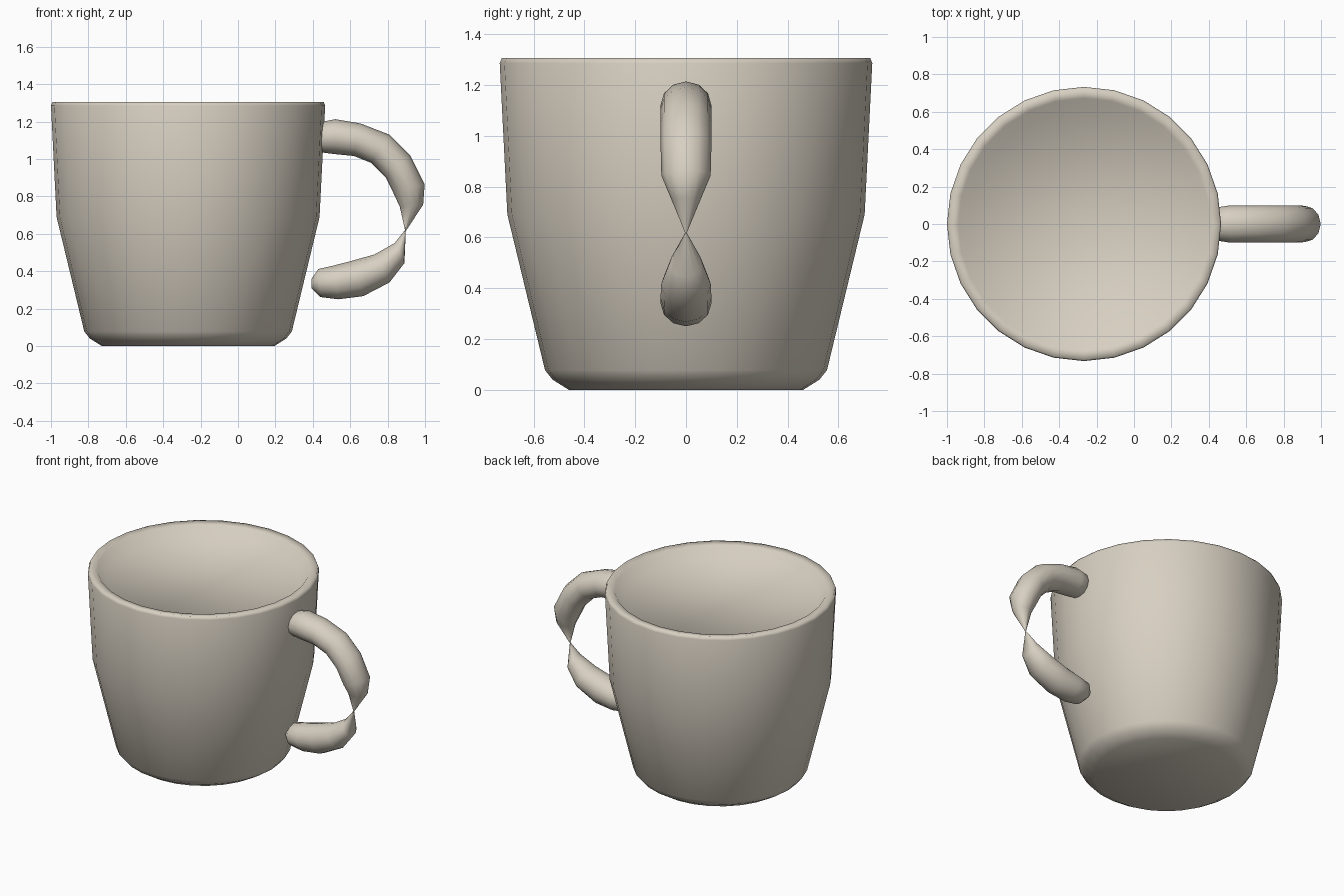
import bpy, bmesh, math

if "Cube" in bpy.data.objects:
    bpy.data.objects.remove(bpy.data.objects["Cube"])

clay = bpy.data.materials.new("warm_beige")
clay.diffuse_color = (0.68, 0.625, 0.535, 1)
clay.use_nodes = True
clay.node_tree.nodes["Principled BSDF"].inputs["Base Color"].default_value = clay.diffuse_color


def skin_rings(name, rings):
    """Bridge a list of equal-length point rings, cap both ends, smooth shade."""
    bm = bmesh.new()
    loops = [[bm.verts.new(p) for p in ring] for ring in rings]
    n = len(loops[0])
    for a, b in zip(loops, loops[1:]):
        for i in range(n):
            j = (i + 1) % n
            bm.faces.new((a[i], a[j], b[j], b[i]))
    bm.faces.new(loops[0][::-1])
    bm.faces.new(loops[-1])
    bmesh.ops.recalc_face_normals(bm, faces=bm.faces[:])
    for f in bm.faces:
        f.smooth = True
    mesh = bpy.data.meshes.new(name)
    bm.to_mesh(mesh)
    bm.free()
    mesh.materials.append(clay)
    obj = bpy.data.objects.new(name, mesh)
    bpy.context.collection.objects.link(obj)
    return obj


# Cup: (radius, height) profile from the base, over the rim, to the filled level
CUP_X, SIDES = -0.267, 28
profile = [(0.461, 0), (0.525, 0.04), (0.555, 0.078), (0.703, 0.69), (0.733, 1.285),
           (0.725, 1.305), (0.672, 1.298), (0.62, 1.235)]
skin_rings("cup", [[(CUP_X + r * math.cos(math.tau * i / SIDES),
                     r * math.sin(math.tau * i / SIDES), z) for i in range(SIDES)]
                   for r, z in profile])

# Handle: each ring is outer x, z, inner x, z, half width; pinched to a point midway
handle = [(0.41, 1.17, 0.405, 1.07, 0.055),
          (0.455, 1.20, 0.45, 1.035, 0.09),
          (0.52, 1.213, 0.51, 1.027, 0.10),
          (0.655, 1.19, 0.62, 1.016, 0.10),
          (0.81, 1.13, 0.71, 0.98, 0.10),
          (0.92, 1.02, 0.79, 0.90, 0.10),
          (0.998, 0.866, 0.83, 0.82, 0.097),
          (0.99, 0.755, 0.865, 0.745, 0.058),
          (0.897, 0.615, 0.893, 0.62, 0.003),
          (0.89, 0.444, 0.837, 0.55, 0.065),
          (0.81, 0.34, 0.73, 0.49, 0.098),
          (0.67, 0.267, 0.607, 0.455, 0.10),
          (0.537, 0.25, 0.51, 0.43, 0.10),
          (0.44, 0.262, 0.43, 0.412, 0.085),
          (0.393, 0.31, 0.393, 0.36, 0.04)]
rings = []
for ox, oz, ix, iz, w in handle:
    ring = []
    for k in range(12):
        a = math.tau * k / 12
        c = math.cos(a) / 2
        ring.append(((ox + ix) / 2 + (ox - ix) * c, w * math.sin(a),
                     (oz + iz) / 2 + (oz - iz) * c))
    rings.append(ring)
skin_rings("handle", rings)
